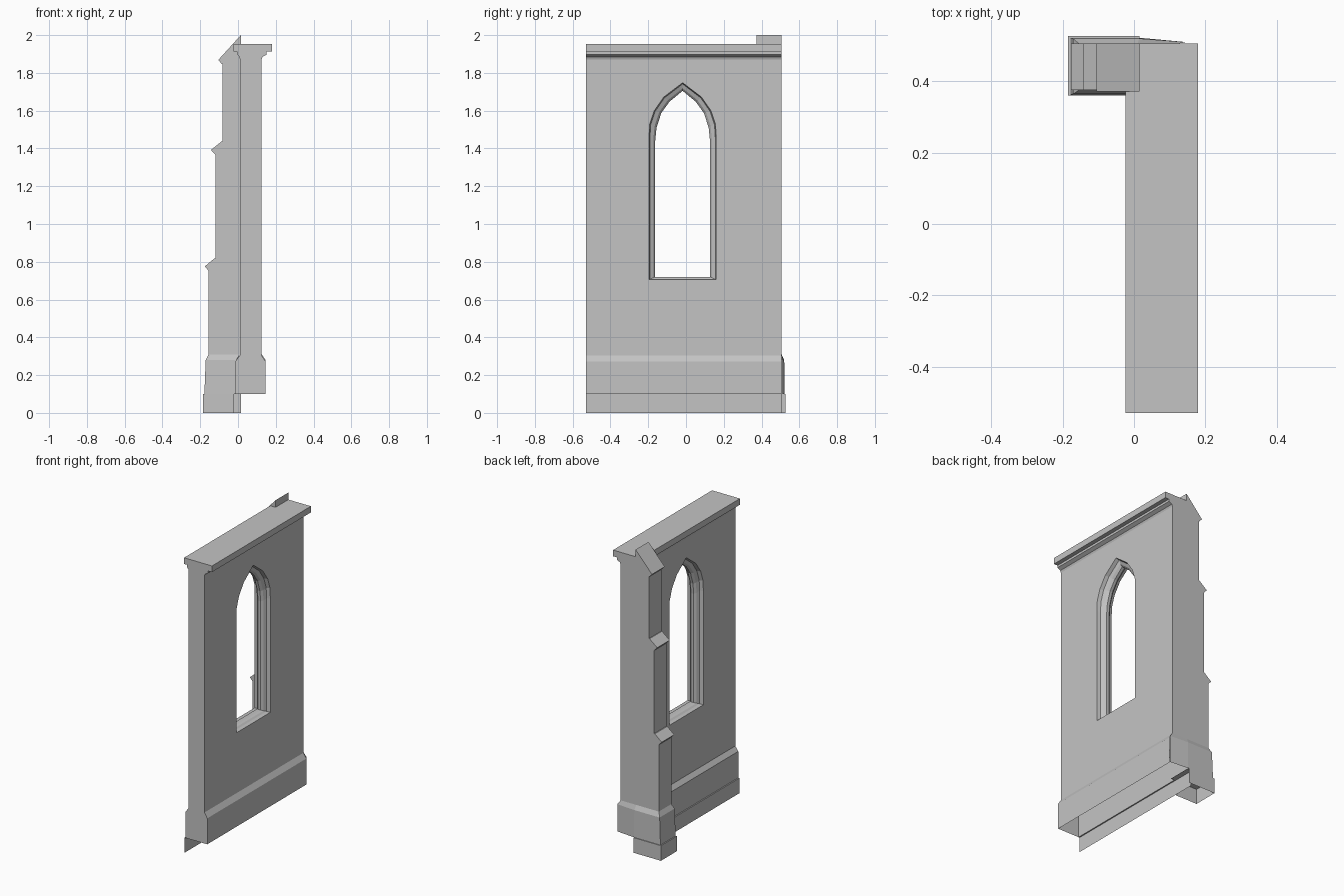
import bpy
import bmesh
from mathutils import Vector

cube = bpy.data.objects.get("Cube")
if cube:
    bpy.data.objects.remove(cube, do_unlink=True)

stone = bpy.data.materials.new("grey stone")
stone.use_nodes = True
stone.diffuse_color = (0.55, 0.55, 0.55, 1)
stone.node_tree.nodes["Principled BSDF"].inputs["Base Color"].default_value = (0.55, 0.55, 0.55, 1)

FRONT, BACK = -0.53, 0.506      # ends of the wall along y
OUT, IN = 0.01, 0.125           # the two wall surfaces along x
FOOT, HEAD = 0.305, 1.872       # wall panel between plinth and cornice


def finish(name, bm, recalc=True):
    if recalc:
        bmesh.ops.recalc_face_normals(bm, faces=bm.faces)
    mesh = bpy.data.meshes.new(name)
    bm.to_mesh(mesh)
    bm.free()
    mesh.materials.append(stone)
    ob = bpy.data.objects.new(name, mesh)
    bpy.context.collection.objects.link(ob)
    return ob


def loft(bm, sections, closed):
    """Join sections of equal point count with quads."""
    rings = [[bm.verts.new(p) for p in s] for s in sections]
    for a, b in zip(rings, rings[1:]):
        n = len(a)
        for i in range(n if closed else n - 1):
            j = (i + 1) % n
            bm.faces.new((a[i], a[j], b[j], b[i]))
    return rings


def extrude_profile(name, profile, y0, y1):
    """Solid prism from an (x, z) profile run along y."""
    bm = bmesh.new()
    rings = loft(bm, [[(x, y, z) for x, z in profile] for y in (y0, y1)], True)
    for r in rings:
        bm.faces.new(r)
    return finish(name, bm)


# Pointed window outline as (half width, z), for the clear opening and the outer moulding
INNER = [(0.145, 0.72), (0.145, 1.44), (0.138, 1.51), (0.113, 1.587), (0.07, 1.647), (0, 1.705)]
OUTER = [(0.178, 0.705), (0.178, 1.46), (0.174, 1.53), (0.15, 1.6), (0.1, 1.672), (0, 1.748)]
MIDDLE = -0.018


def window_ring(x, t):
    half = [Vector(a).lerp(Vector(b), t) for a, b in zip(INNER, OUTER)]
    right = [(x, MIDDLE + w, z) for w, z in half]
    left = [(x, MIDDLE - w, z) for w, z in reversed(half[:-1])]
    return right + left


# Wall panels with the window hole
for name, x in (("wall_outer_panel", OUT), ("wall_inner_panel", IN)):
    bm = bmesh.new()
    border = [(x, FRONT, FOOT), (x, BACK, FOOT), (x, BACK, HEAD), (x, FRONT, HEAD)]
    for loop in (border, window_ring(x, 1)):
        vs = [bm.verts.new(p) for p in loop]
        for i, v in enumerate(vs):
            bm.edges.new((v, vs[(i + 1) % len(vs)]))
    side = 1 if x == IN else -1
    bmesh.ops.triangle_fill(bm, edges=bm.edges[:], use_beauty=True, normal=(side, 0, 0))
    for f in bm.faces:
        f.normal_update()
        if f.normal.x * side < 0:
            f.normal_flip()
    finish(name, bm, recalc=False)

# Stepped window moulding, the same on both sides of the wall
bm = bmesh.new()
steps = [(0, 1), (0.024, 0.85), (0.034, 0.3), (0.048, 0)]
levels = [(IN - d, t) for d, t in steps] + [(OUT + d, t) for d, t in reversed(steps)]
loft(bm, [window_ring(x, t) for x, t in levels], True)
for f in bm.faces:
    f.normal_update()
    c = f.calc_center_median()
    if f.normal.dot(Vector((c.x, MIDDLE, 1.2)) - c) < 0:
        f.normal_flip()
finish("window_moulding", bm, recalc=False)

# End faces of the wall panel
for name, y in (("wall_front_end", FRONT), ("wall_back_end", BACK)):
    bm = bmesh.new()
    corners = [(OUT, y, FOOT), (IN, y, FOOT), (IN, y, HEAD), (OUT, y, HEAD)]
    if y == BACK:
        corners.reverse()
    bm.faces.new([bm.verts.new(p) for p in corners])
    finish(name, bm, recalc=False)

# Cornice: slab over a small cove
extrude_profile("cornice", [
    (OUT, HEAD), (IN, HEAD), (0.13, 1.885), (0.152, 1.897), (0.152, 1.912), (0.18, 1.912), (0.18, 1.953),
    (-0.024, 1.953), (-0.024, 1.912), (-0.004, 1.912), (-0.004, 1.897), (0.007, 1.885)], FRONT, BACK)

# Wall plinth, open underneath, with a low footing sheet on the outer side
bm = bmesh.new()
inner_side = [(IN, FOOT), (0.146, 0.272), (0.146, 0.1)]
outer_side = [(-0.012, 0.1), (-0.012, 0.275), (OUT, FOOT)]
for profile in (inner_side, outer_side, [(-0.02, 0), (-0.02, 0.1), (-0.012, 0.1)]):
    sections = [[(x, y, z) for x, z in profile] for y in (BACK, FRONT)]
    loft(bm, sections, False)
bm.faces.new([bm.verts.new((x, FRONT, z)) for x, z in reversed(inner_side + outer_side)])
# Orient outward from the middle of the wall
for f in bm.faces:
    f.normal_update()
    c = f.calc_center_median()
    away = Vector((0, -1, 0)) if abs(f.normal.y) > 0.9 else Vector((c.x - 0.065, 0, 0.01))
    if f.normal.dot(away) < 0:
        f.normal_flip()
finish("wall_plinth", bm, recalc=False)

# Buttress shaft stepping back twice, with sloped weatherings
extrude_profile("buttress_shaft", [
    (0.012, 0.3), (-0.155, 0.3), (-0.155, 0.752), (-0.176, 0.775), (-0.126, 0.817),
    (-0.12, 0.817), (-0.12, 1.367), (-0.143, 1.392), (-0.087, 1.437), (-0.083, 1.437),
    (-0.083, 1.86), (0.012, 1.95)], 0.375, BACK)

# Tilted slab on the buttress head
extrude_profile("buttress_cap", [
    (-0.105, 1.868), (-0.085, 1.847), (0.015, 1.953), (0.015, 2.0)], 0.372, BACK)

# Buttress plinth wrapping the corner and the back end of the wall
bm = bmesh.new()
low = [(-0.01, 0.362), (-0.178, 0.362), (-0.178, 0.522), (0.015, 0.522), (0.146, 0.51)]
mid = [(-0.01, 0.364), (-0.171, 0.364), (-0.171, 0.52), (0.015, 0.52), (0.146, 0.51)]
top = [(OUT, 0.375), (-0.155, 0.375), (-0.155, BACK), (OUT, BACK), (IN, BACK)]
loft(bm, [[(x, y, z) for x, y in s] for s, z in ((top, 0.31), (mid, 0.28), (low, 0.1))], False)
finish("buttress_plinth", bm, recalc=False)

# Buttress footing, open underneath
bm = bmesh.new()
plan = [(-0.02, 0.36), (-0.185, 0.36), (-0.185, 0.527), (0.015, 0.527)]
rings = loft(bm, [[(x, y, z) for x, y in plan] for z in (0.1, 0)], False)
corner = bm.verts.new((0.015, 0.36, 0.1))
bm.faces.new([corner] + rings[0][::-1])
finish("buttress_footing", bm, recalc=False)
